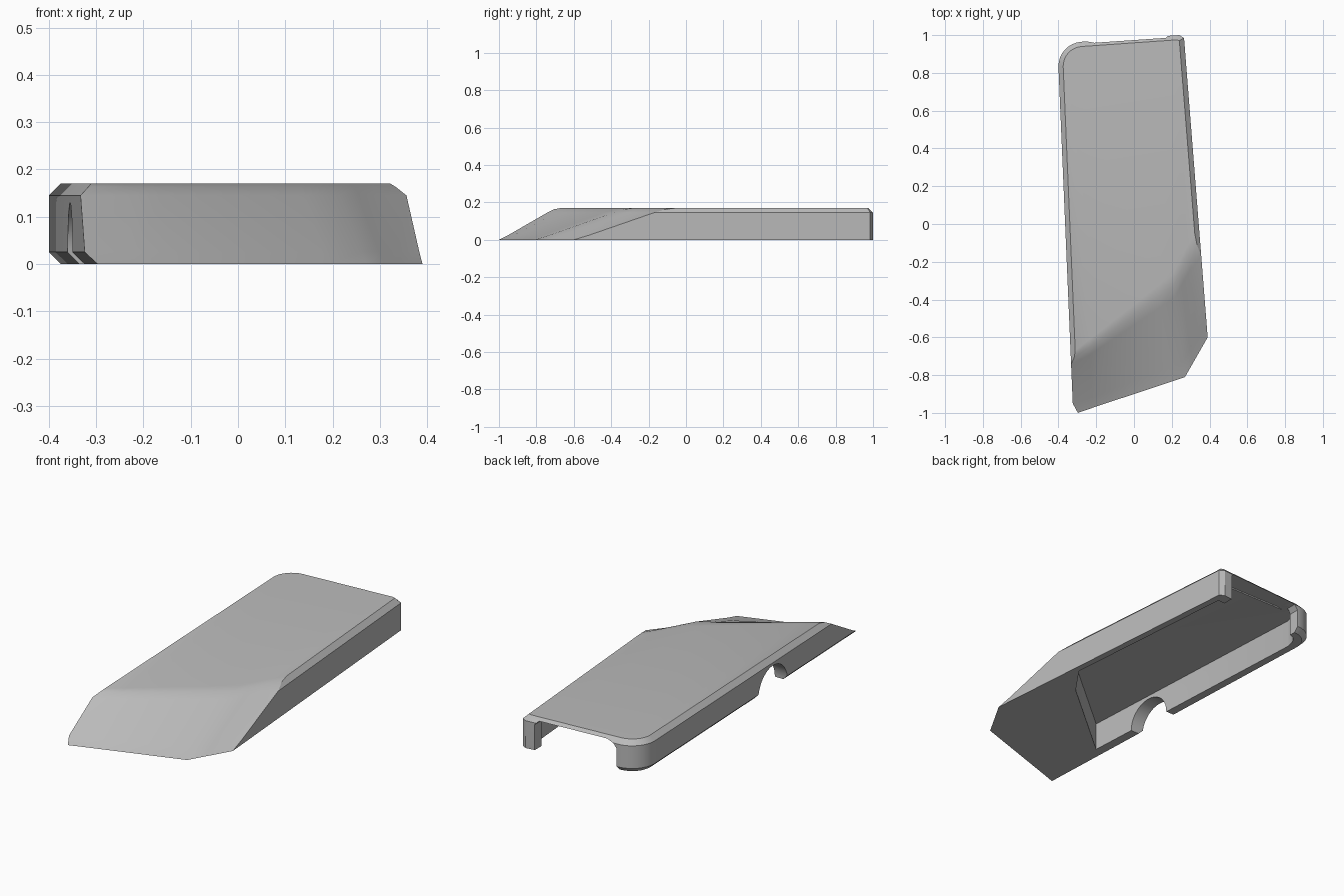
import bpy, bmesh, math
from mathutils import Vector, Matrix

cube = bpy.data.objects.get("Cube")
if cube:
    bpy.data.objects.remove(cube, do_unlink=True)

grey = bpy.data.materials.new("plain grey")
grey.use_nodes = True
colour = (0.5, 0.5, 0.5, 1)
grey.diffuse_color = colour
grey.node_tree.nodes["Principled BSDF"].inputs["Base Color"].default_value = colour


def add_object(name, bm):
    bmesh.ops.recalc_face_normals(bm, faces=bm.faces)
    mesh = bpy.data.meshes.new(name)
    bm.to_mesh(mesh)
    bm.free()
    mesh.materials.append(grey)
    ob = bpy.data.objects.new(name, mesh)
    bpy.context.collection.objects.link(ob)
    return ob


def loft(name, rings):
    """Closed solid through rings of equal point count."""
    bm = bmesh.new()
    rows = [[bm.verts.new(p) for p in ring] for ring in rings]
    for low, high in zip(rows, rows[1:]):
        for i in range(len(low)):
            j = (i + 1) % len(low)
            bm.faces.new((low[i], low[j], high[j], high[i]))
    bm.faces.new(rows[0][::-1])
    bm.faces.new(rows[-1])
    return add_object(name, bm)


def along(path, t):
    """Point at t on a three-point path, with the corner at t = 0.7."""
    a, b, c = map(Vector, path)
    return a.lerp(b, t / 0.7) if t < 0.7 else b.lerp(c, (t - 0.7) / 0.3)


def left_wall(y):
    return -0.4 + (0.83 - y) * 0.0426


def right_wall(y):
    return 0.265 + (0.985 - y) * 0.0789


# Plan outline: sloping nose, right side, rear edge, rounded rear left corner
NOSE_FOOT = ((-0.3, -1), (0.27, -0.81), (0.39, -0.6))
NOSE_TOP = ((-0.31, -0.67), (0.2, -0.27), (0.32, -0.05))
COLUMNS = [i / 10 for i in range(11)]


def outline(z, slope, left_inset, right_inset):
    pts = [along(NOSE_FOOT, t).lerp(along(NOSE_TOP, t), slope) for t in COLUMNS]
    pts[0].x = left_wall(pts[0].y) + left_inset
    pts[-1].x = right_wall(pts[-1].y) - right_inset
    pts += [Vector((0.265 - right_inset, 0.985 - right_inset * 0.6)),
            Vector((0.24 - right_inset * 0.5, 1 - right_inset))]
    for i in range(9):
        a = math.radians(95 + 85 * i / 8)
        r = 0.13 - left_inset
        pts.append(Vector((-0.27 + r * math.cos(a), 0.835 + r * math.sin(a))))
    return [(p.x, p.y, z) for p in pts]


# Main body with chamfered edges
body = loft("case_body", [
    outline(0, 0, 0.025, 0),
    outline(0.025, 0.15, 0, 0),
    outline(0.145, 0.78, 0, 0),
    outline(0.163, 0.89, 0.018, 0.018),
    outline(0.17, 1, 0.025, 0.025),
])

# Hollow underside
cavity_plan = [(-0.262, -0.61), (0.2, -0.22), (0.313, -0.06), (0.232, 0.94), (-0.26, 0.91),
               (-0.3, 0.895), (-0.325, 0.86), (-0.335, 0.81)]
cavity = loft("cavity_cutter", [[(x, y, z) for x, y in cavity_plan] for z in (-0.1, 0.148)])

# Rear opening with eased upper corners
opening_profile = [(-0.27, -0.1), (0.19, -0.1), (0.19, 0.135), (0.17, 0.155),
                   (-0.21, 0.155), (-0.25, 0.145), (-0.27, 0.12)]
opening = loft("opening_cutter", [[(x, y, z) for x, z in opening_profile] for y in (0.88, 1.1)])

# Half-round notch through the left-hand wall
bm = bmesh.new()
bmesh.ops.create_cone(bm, cap_ends=True, segments=48, radius1=0.13, radius2=0.13, depth=0.26,
                      matrix=Matrix.Translation((-0.33, -0.22, 0)) @ Matrix.Rotation(math.pi / 2, 4, 'Y'))
notch = add_object("notch_cutter", bm)

# Carve the body
bpy.ops.object.select_all(action='DESELECT')
bpy.context.view_layer.objects.active = body
body.select_set(True)
for cutter in (cavity, opening, notch):
    cutter.hide_render = True
    mod = body.modifiers.new(cutter.name, 'BOOLEAN')
    mod.operation = 'DIFFERENCE'
    mod.solver = 'EXACT'
    mod.object = cutter
    bpy.ops.object.modifier_apply(modifier=mod.name)
    bpy.data.objects.remove(cutter, do_unlink=True)
bpy.ops.object.shade_smooth_by_angle(angle=math.radians(25))
